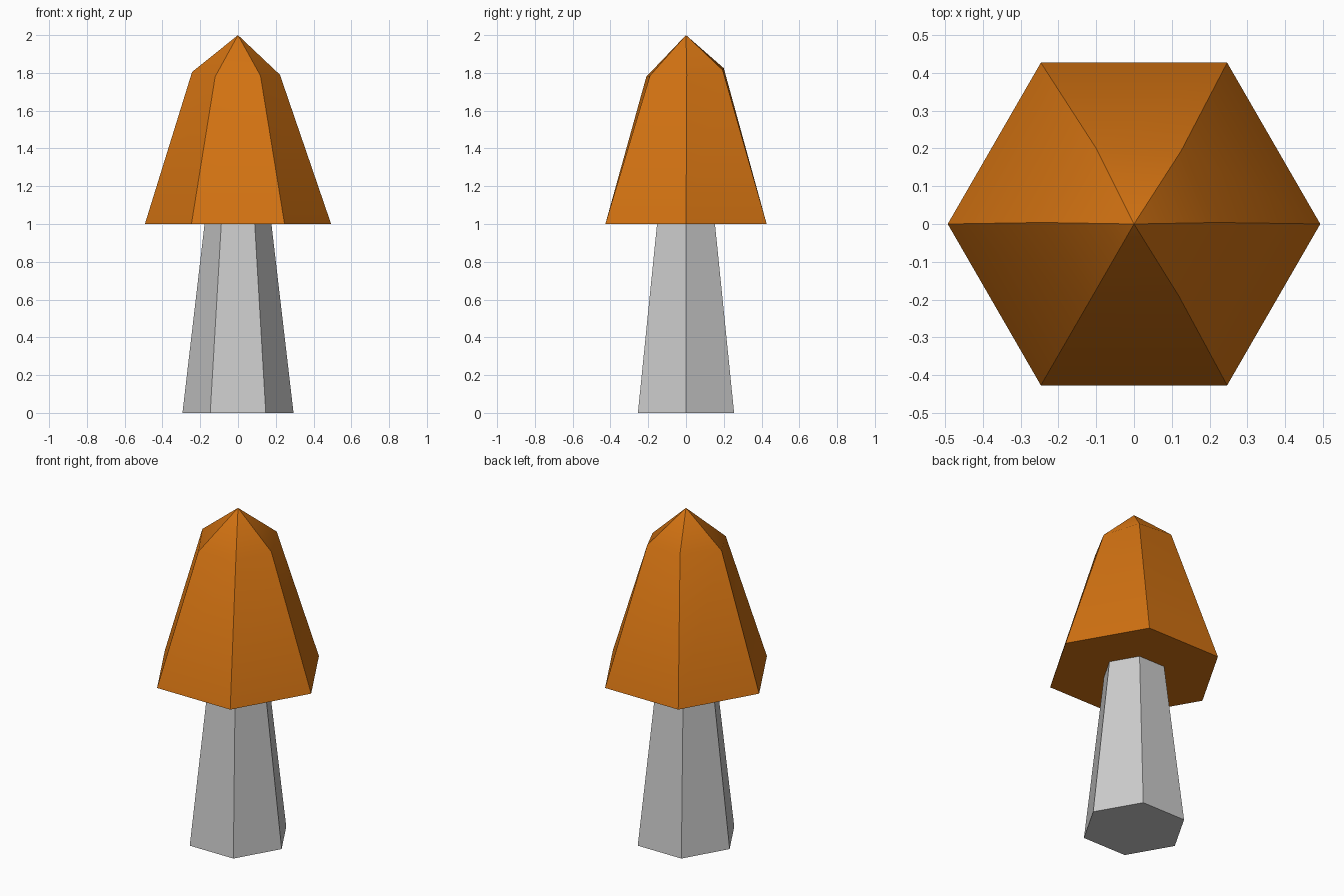
import bpy, bmesh
from math import cos, sin, radians

if "Cube" in bpy.data.objects:
    bpy.data.objects.remove(bpy.data.objects["Cube"])


def hexagon(radius, z):
    return [(radius * cos(radians(60 * i)), radius * sin(radians(60 * i)), z) for i in range(6)]


def loft(name, rings, tip=None):
    """Skin six-point rings from bottom to top, closing with a flat lid or a tip."""
    bm = bmesh.new()
    loops = [[bm.verts.new(p) for p in ring] for ring in rings]
    bm.faces.new(loops[0][::-1])
    for low, high in zip(loops, loops[1:]):
        for i in range(6):
            j = (i + 1) % 6
            bm.faces.new((low[i], low[j], high[j], high[i]))
    top = loops[-1]
    if tip:
        apex = bm.verts.new(tip)
        for i in range(6):
            bm.faces.new((top[i], top[(i + 1) % 6], apex))
    else:
        bm.faces.new(top)
    # Smooth only across the rounded shoulder; every other edge stays hard
    for f in bm.faces:
        f.smooth = tip is not None
    for e in bm.edges:
        e.smooth = tip is not None and all(v in top for v in e.verts)
    mesh = bpy.data.meshes.new(name)
    bm.to_mesh(mesh)
    bm.free()
    obj = bpy.data.objects.new(name, mesh)
    bpy.context.collection.objects.link(obj)
    return obj


# Tapered stem
loft("stem", [hexagon(0.294, 0), hexagon(0.177, 1.0)])

# Cap with a slightly uneven shoulder ring
shoulder = [(0.222, 0.004, 1.79), (0.125, 0.194, 1.815), (-0.10, 0.20, 1.825),
            (-0.243, 0.004, 1.805), (-0.121, -0.21, 1.78), (0.119, -0.191, 1.785)]
cap = loft("cap", [hexagon(0.493, 1.0), shoulder], tip=(0, 0, 2.0))

orange = bpy.data.materials.new("orange_brown")
orange.diffuse_color = (0.65, 0.17, 0.006, 1)
orange.use_nodes = True
orange.node_tree.nodes["Principled BSDF"].inputs["Base Color"].default_value = orange.diffuse_color
cap.data.materials.append(orange)
